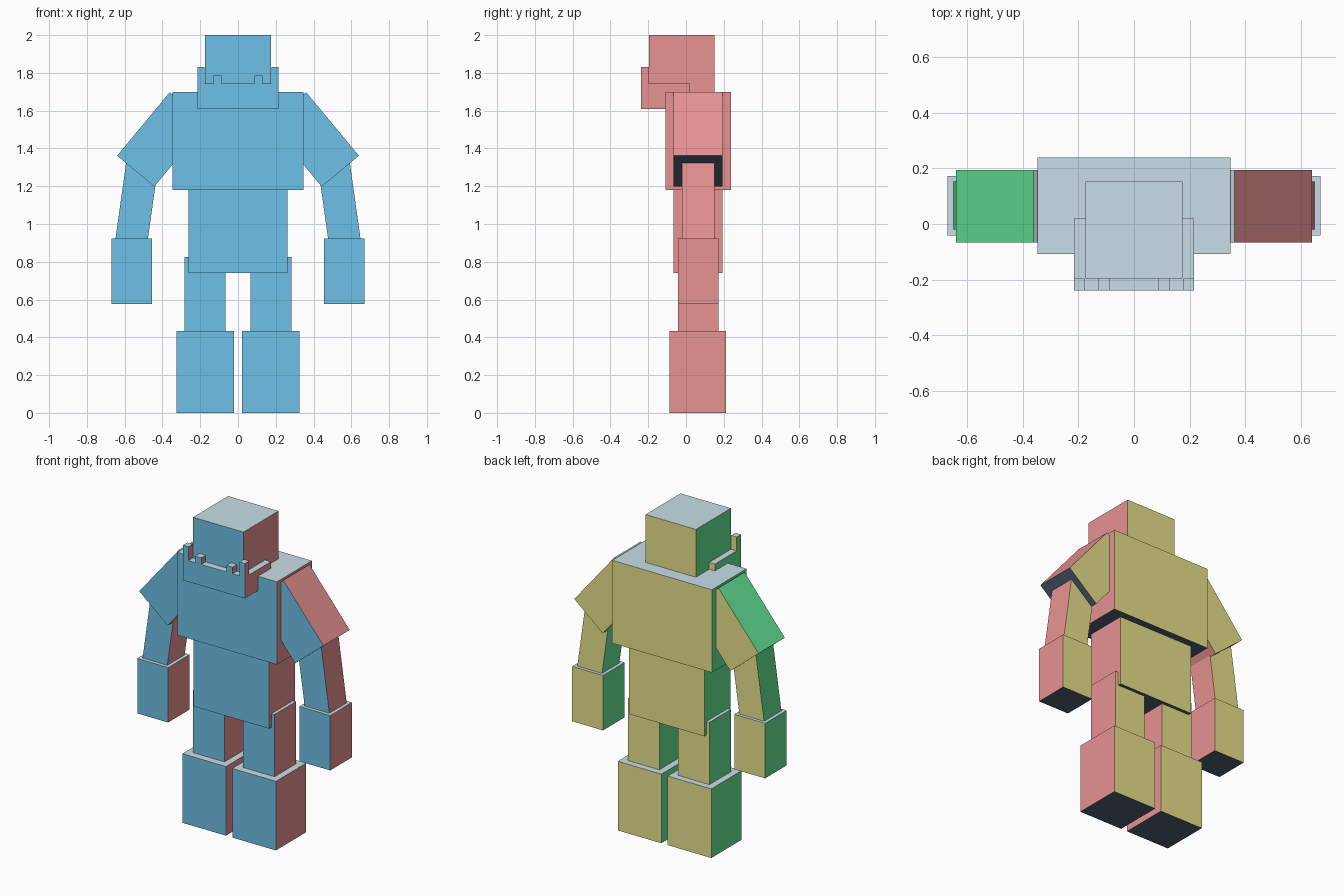
import bpy
import bmesh
from math import radians
from mathutils import Matrix

cube = bpy.data.objects.get("Cube")
if cube:
    bpy.data.objects.remove(cube, do_unlink=True)


def linear(v):
    v /= 255
    return v / 12.92 if v <= 0.04045 else ((v + 0.055) / 1.055) ** 2.4


def material(name, rgb):
    mat = bpy.data.materials.new(name)
    mat.use_nodes = True
    color = [linear(c) for c in rgb] + [1]
    mat.diffuse_color = color
    mat.node_tree.nodes["Principled BSDF"].inputs["Base Color"].default_value = color
    return mat


# One colour per box side, ordered +x, -x, +y, -y, +z, -z
MATERIALS = [
    material("coral_red", (254, 162, 161)),
    material("mint_green", (110, 252, 165)),
    material("pale_yellow", (255, 248, 153)),
    material("sky_blue", (123, 212, 255)),
    material("ice_white", (222, 245, 255)),
    material("slate_grey", (83, 95, 114)),
]


def block(name, center, size, tilt=0):
    """Box coloured by its own side directions, then tilted about y."""
    bm = bmesh.new()
    bmesh.ops.create_cube(bm, size=1, matrix=Matrix.Diagonal((*size, 1)))
    bm.normal_update()
    for face in bm.faces:
        axis = max(range(3), key=lambda i: abs(face.normal[i]))
        face.material_index = 2 * axis + (face.normal[axis] < 0)
    mesh = bpy.data.meshes.new(name)
    bm.to_mesh(mesh)
    bm.free()
    for mat in MATERIALS:
        mesh.materials.append(mat)
    obj = bpy.data.objects.new(name, mesh)
    obj.location = center
    obj.rotation_euler.y = radians(tilt)
    bpy.context.collection.objects.link(obj)


def span(name, x, y, z):
    """Upright block given by its limits on each axis."""
    limits = (x, y, z)
    block(name, [(a + b) / 2 for a, b in limits], [b - a for a, b in limits])


# Head, jaw and trunk
span("head", (-.175, .175), (-.196, .152), (1.69, 2))
span("jaw", (-.215, .215), (-.2385, .02), (1.61, 1.743))
span("chest", (-.346, .346), (-.108, .2385), (1.18, 1.70))
span("waist", (-.262, .262), (-.067, .193), (.74, 1.2))

# Mirrored teeth, arms and legs
for side, s in (("left", 1), ("right", -1)):
    def pair(name, x, y, z):
        span(f"{side}_{name}", sorted((s * x[0], s * x[1])), y, z)

    pair("tusk", (.177, .215), (-.2385, -.196), (1.743, 1.83))
    pair("tooth", (.088, .13), (-.2385, -.196), (1.743, 1.785))
    block(f"{side}_upper_arm", (s * .402, .064, 1.448), (.256, .26, .437), s * -39.7)
    block(f"{side}_forearm", (s * .535, .066, 1.12), (.17, .172, .48), s * -8)
    pair("hand", (.456, .67), (-.042, .172), (.577, .922))
    pair("thigh", (.065, .283), (-.042, .172), (.42, .825))
    pair("foot", (.022, .325), (-.088, .213), (0, .434))
